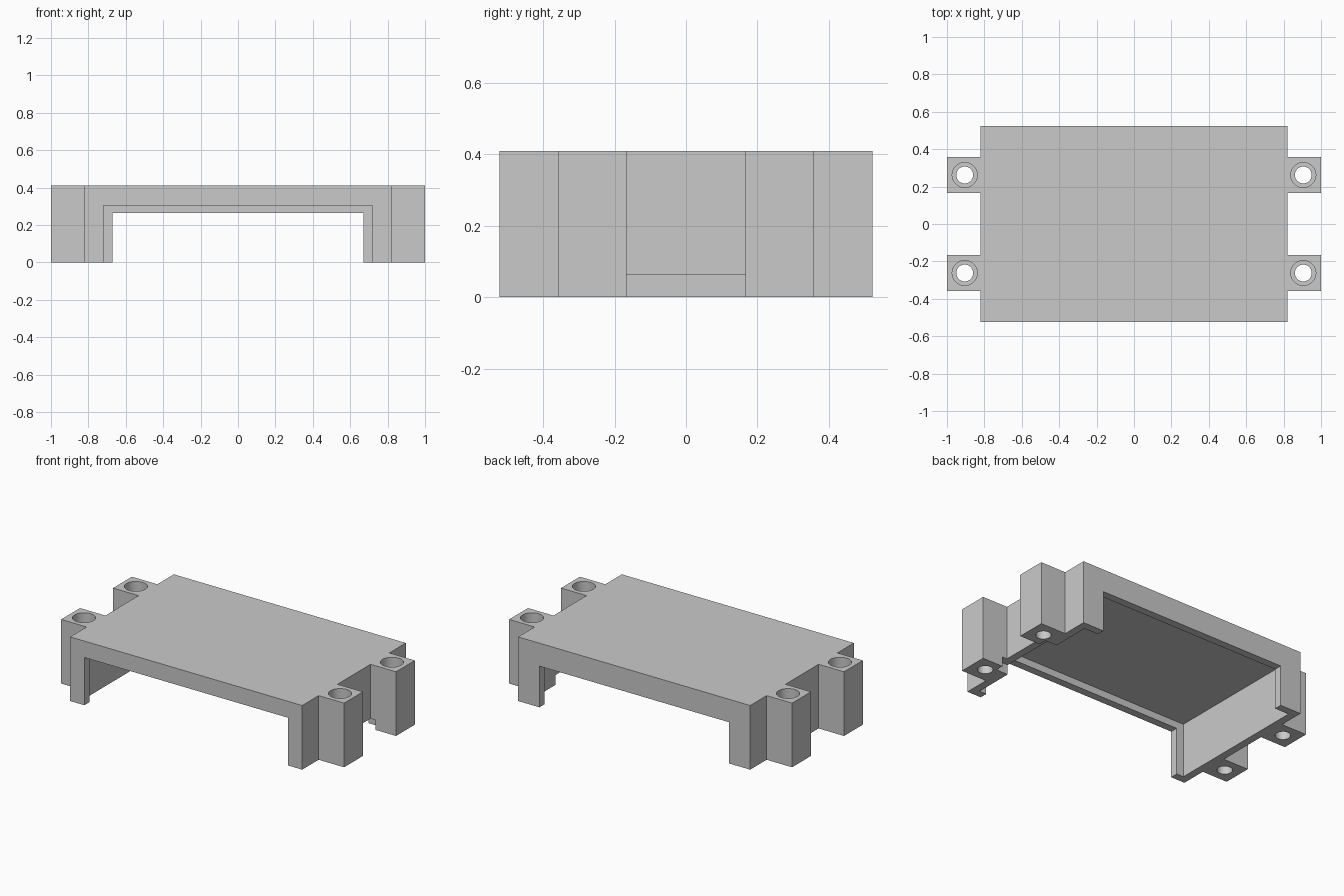
import bpy

cube = bpy.data.objects.get("Cube")
if cube:
    bpy.data.objects.remove(cube, do_unlink=True)

grey = bpy.data.materials.new("plain grey")
grey.use_nodes = True
grey.diffuse_color = (0.59, 0.59, 0.59, 1)
grey.node_tree.nodes["Principled BSDF"].inputs["Base Color"].default_value = grey.diffuse_color


def box(name, x, y, z):
    """Box from (min, max) ranges on each axis."""
    ranges = (x, y, z)
    bpy.ops.mesh.primitive_cube_add(size=1, location=[(a + b) / 2 for a, b in ranges])
    ob = bpy.context.object
    ob.name = name
    ob.scale = [b - a for a, b in ranges]
    bpy.ops.object.transform_apply(location=False, rotation=False, scale=True)
    ob.data.materials.append(grey)
    return ob


def cylinder(name, x, y, radius, z):
    bpy.ops.mesh.primitive_cylinder_add(vertices=48, radius=radius, depth=z[1] - z[0],
                                        location=(x, y, sum(z) / 2))
    ob = bpy.context.object
    ob.name = name
    ob.data.materials.append(grey)
    return ob


def combine(target, other, operation):
    """Apply a boolean and discard the helper."""
    other.hide_render = True
    mod = target.modifiers.new(operation, "BOOLEAN")
    mod.operation, mod.solver, mod.object = operation, "EXACT", other
    bpy.context.view_layer.objects.active = target
    bpy.ops.object.modifier_apply(modifier=mod.name)
    bpy.data.objects.remove(other, do_unlink=True)


HEIGHT, HALF_X, HALF_Y = 0.41, 0.82, 0.523
WALL = 0.05
CAVITY_X, CAVITY_Y, CAVITY_Z = HALF_X - WALL, HALF_Y - WALL, 0.35
BOSS_Y = (0.167, 0.357)
FLOOR = 0.12

# Cover shell
cover = box("cover_shell", (-HALF_X, HALF_X), (-HALF_Y, HALF_Y), (0, HEIGHT))

# Four square mounting bosses, two on each end
for sx in (-1, 1):
    for sy in (-1, 1):
        boss = box("mounting_boss", sorted((sx * 0.79, sx * 1.0)),
                   sorted(sy * y for y in BOSS_Y), (0, HEIGHT))
        combine(cover, boss, "UNION")

cutters = [
    # Hollow inside
    box("cavity_cutter", (-CAVITY_X, CAVITY_X), (-CAVITY_Y, CAVITY_Y), (-0.1, CAVITY_Z)),
    # Larger opening in the front wall, smaller one in the back wall
    box("front_opening_cutter", (-0.72, 0.72), (-0.7, -0.3), (-0.1, 0.305)),
    box("back_opening_cutter", (-0.67, 0.67), (0.3, 0.7), (-0.1, 0.263)),
    # Low slot through the left end wall and into the boss corners
    box("slot_cutter", (0.7, 0.855), (-0.22, 0.22), (-0.1, 0.063)),
]

# Counterbored screw holes
for sx in (-1, 1):
    for sy in (-1, 1):
        x, y = sx * 0.905, sy * sum(BOSS_Y) / 2
        cutters.append(cylinder("screw_hole_cutter", x, y, 0.045, (-0.1, 0.6)))
        cutters.append(cylinder("screw_head_cutter", x, y, 0.067, (FLOOR, 0.6)))

for cutter in cutters:
    combine(cover, cutter, "DIFFERENCE")

# Single material, smooth hole walls with sharp edges
cover.data.materials.clear()
cover.data.materials.append(grey)
bpy.ops.object.select_all(action="DESELECT")
cover.select_set(True)
bpy.context.view_layer.objects.active = cover
bpy.ops.object.shade_smooth_by_angle()
